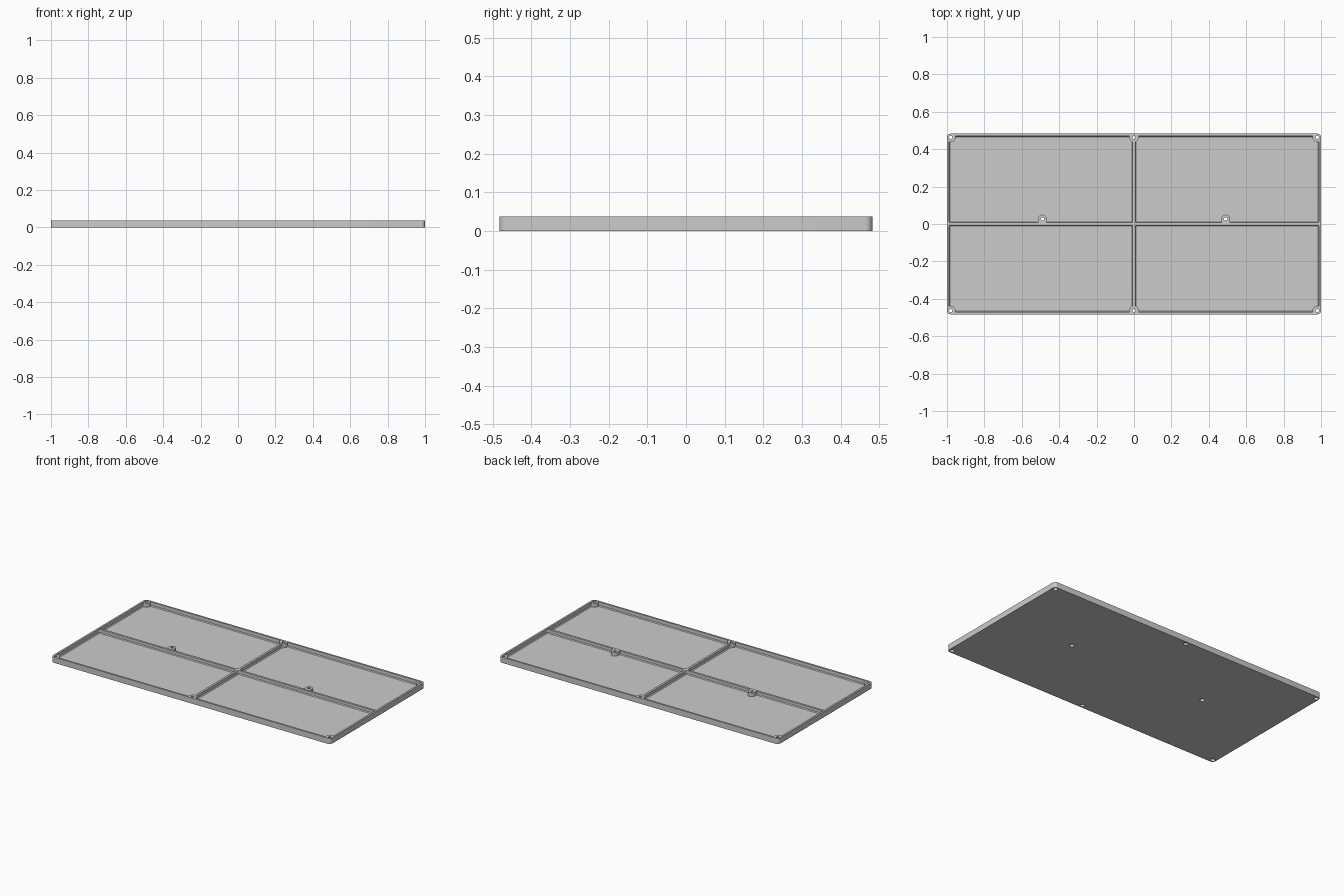
import bpy, bmesh
from math import sin, cos, pi, radians

cube = bpy.data.objects.get("Cube")
if cube:
    bpy.data.objects.remove(cube, do_unlink=True)

HX, HY, H = 1.0, 0.483, 0.037      # half length, half width, height
WALL, RIB, FLOOR = 0.012, 0.007, 0.01
CORNER = 0.02

grey = bpy.data.materials.new("plain grey")
grey.use_nodes = True
COLOUR = (0.6, 0.6, 0.6, 1)
grey.diffuse_color = COLOUR
grey.node_tree.nodes["Principled BSDF"].inputs["Base Color"].default_value = COLOUR


def arc(cx, cy, r, start, end, steps):
    return [(cx + r * cos(start + (end - start) * i / steps),
             cy + r * sin(start + (end - start) * i / steps)) for i in range(steps + 1)]


def rounded_rect(x0, x1, y0, y1, r):
    corners = [(x1 - r, y1 - r), (x0 + r, y1 - r), (x0 + r, y0 + r), (x1 - r, y0 + r)]
    return [p for i, (cx, cy) in enumerate(corners)
            for p in arc(cx, cy, r, i * pi / 2, (i + 1) * pi / 2, 8)]


def loft(bm, layers):
    """Closed solid through (outline, height) layers with equal point counts."""
    rings = [[bm.verts.new((x, y, z)) for x, y in pts] for pts, z in layers]
    n = len(rings[0])
    bm.faces.new(rings[0][::-1])
    bm.faces.new(rings[-1])
    for a, b in zip(rings, rings[1:]):
        for i in range(n):
            j = (i + 1) % n
            bm.faces.new((a[i], a[j], b[j], b[i]))


def solid(name, stacks):
    bm = bmesh.new()
    for layers in stacks:
        loft(bm, layers)
    bmesh.ops.recalc_face_normals(bm, faces=bm.faces)
    mesh = bpy.data.meshes.new(name)
    bm.to_mesh(mesh)
    bm.free()
    mesh.materials.append(grey)
    ob = bpy.data.objects.new(name, mesh)
    bpy.context.collection.objects.link(ob)
    return ob


def combine(target, tool, operation):
    mod = target.modifiers.new(tool.name, 'BOOLEAN')
    mod.operation, mod.solver, mod.object = operation, 'EXACT', tool
    bpy.context.view_layer.objects.active = target
    bpy.ops.object.modifier_apply(modifier=mod.name)
    bpy.data.objects.remove(tool, do_unlink=True)


# Outer slab with rounded corners
outline = rounded_rect(-HX, HX, -HY, HY, CORNER)
tray = solid("tray", [[(outline, 0), (outline, H)]])

# Four pockets with a sloped foot, leaving the rim and the crossing ribs
pockets = []
for sx in (-1, 1):
    for sy in (-1, 1):
        xs = sorted((sx * RIB, sx * (HX - WALL)))
        ys = sorted((sy * RIB, sy * (HY - WALL)))
        foot = 0.005
        wide = rounded_rect(*xs, *ys, 0.008)
        narrow = rounded_rect(xs[0] + foot, xs[1] - foot, ys[0] + foot, ys[1] - foot, 0.003)
        pockets.append([(narrow, FLOOR), (wide, FLOOR + foot), (wide, H + 0.01)])
combine(tray, solid("pocket_cutter", pockets), 'DIFFERENCE')

# Ribs sit a little below the rim
inner = rounded_rect(-HX + WALL, HX - WALL, -HY + WALL, HY - WALL, 0.008)
combine(tray, solid("rib_top_cutter", [[(inner, H - 0.004), (inner, H + 0.02)]]), 'DIFFERENCE')

# Screw bosses along the rim and beside the long rib
rim_holes = [(x, y) for x in (-0.98, 0, 0.98) for y in (-0.463, 0.463)]
rib_holes = [(-0.49, 0.027), (0.49, 0.027)]
bosses = []
for cx, cy in rim_holes:
    pts = []
    for x, y in arc(cx, cy, 0.026, 0, 2 * pi, 40)[:-1]:
        p = (max(-0.992, min(0.992, x)), max(-0.475, min(0.475, y)))
        if p not in pts:
            pts.append(p)
    bosses.append([(pts, 0.005), (pts, H - 0.001)])
for cx, cy in rib_holes:
    pts = arc(cx, cy, 0.023, 0, pi, 20) + [(cx - 0.023, 0), (cx + 0.023, 0)]
    bosses.append([(pts, 0.005), (pts, H - 0.002)])
combine(tray, solid("screw_bosses", bosses), 'UNION')

# Stepped screw holes, wider underneath
drills = []
for cx, cy in rim_holes + rib_holes:
    head = arc(cx, cy, 0.014, 0, 2 * pi, 24)[:-1]
    shank = arc(cx, cy, 0.009, 0, 2 * pi, 24)[:-1]
    drills.append([(head, -0.01), (head, 0.015), (shank, 0.015), (shank, H + 0.01)])
combine(tray, solid("screw_hole_cutter", drills), 'DIFFERENCE')

bpy.ops.object.select_all(action='DESELECT')
tray.select_set(True)
bpy.context.view_layer.objects.active = tray
bpy.ops.object.shade_smooth_by_angle(angle=radians(30))
